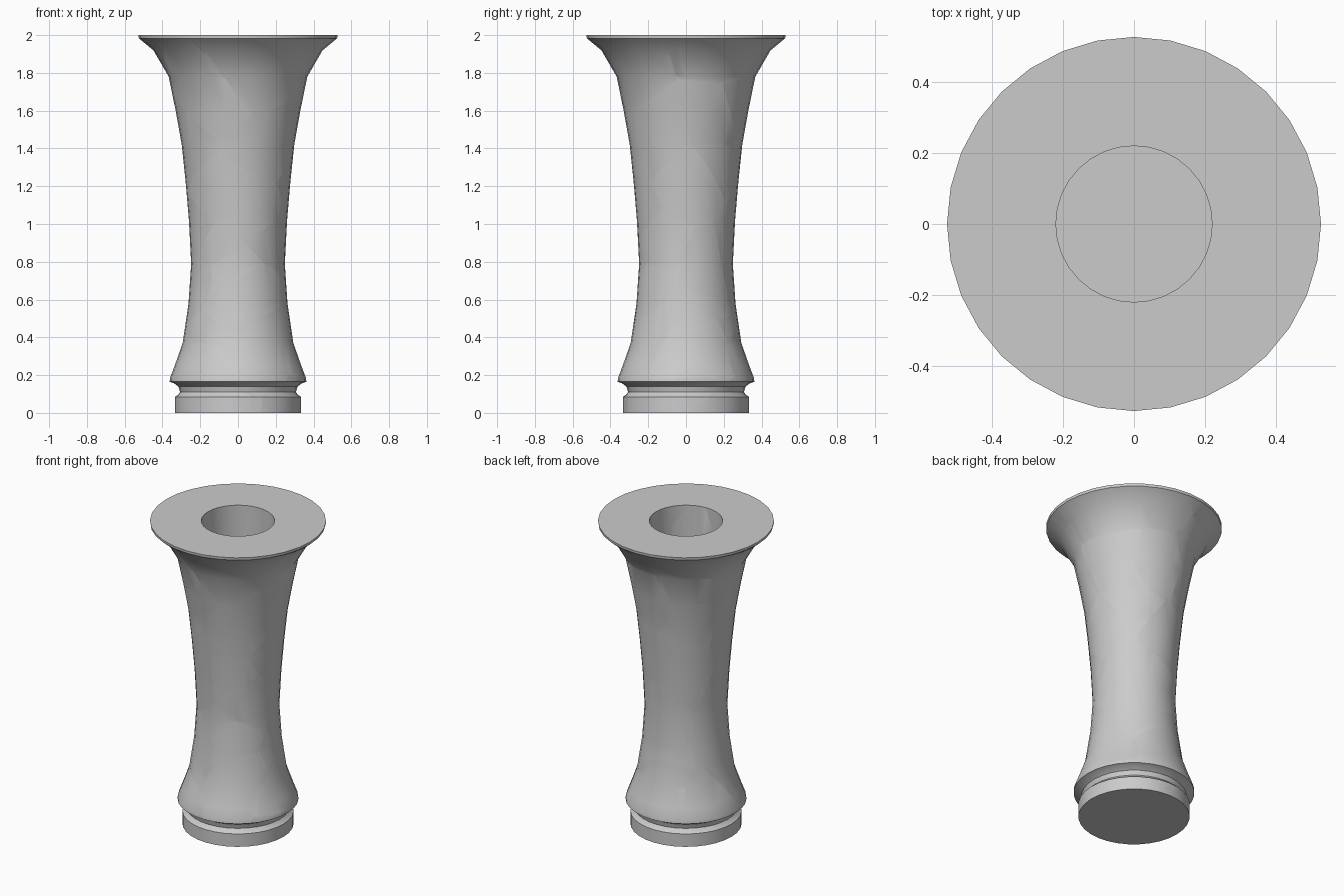
import bpy, bmesh, math, random
from mathutils import Vector

if "Cube" in bpy.data.objects:
    bpy.data.objects.remove(bpy.data.objects["Cube"])

random.seed(7)
SIDES = 32
# outer profile from the base up to the rim, then down the bore to its floor
PROFILE = [(0.333, 0.0), (0.333, 0.085), (0.318, 0.095), (0.307, 0.11),
           (0.315, 0.14), (0.34, 0.157), (0.362, 0.165), (0.36, 0.185),
           (0.335, 0.25), (0.293, 0.37), (0.262, 0.58), (0.248, 0.79),
           (0.26, 1.02), (0.277, 1.22), (0.298, 1.42), (0.33, 1.60),
           (0.367, 1.78), (0.448, 1.92), (0.525, 1.983), (0.527, 2.0),
           (0.22, 2.0), (0.22, 0.07)]


def link(name, bm):
    bmesh.ops.recalc_face_normals(bm, faces=bm.faces[:])
    mesh = bpy.data.meshes.new(name)
    bm.to_mesh(mesh)
    bm.free()
    obj = bpy.data.objects.new(name, mesh)
    bpy.context.collection.objects.link(obj)
    return obj


def smooth(mesh):
    mesh.polygons.foreach_set("use_smooth", [True] * len(mesh.polygons))
    mesh.set_sharp_from_angle(angle=math.radians(30))


def volume(mesh):
    bm = bmesh.new()
    bm.from_mesh(mesh)
    v = bm.calc_volume()
    bm.free()
    return v


# whole hollow column
bm = bmesh.new()
rings = [[bm.verts.new((r * math.cos(a), r * math.sin(a), z))
          for a in (math.tau * i / SIDES for i in range(SIDES))]
         for r, z in PROFILE]
for lo, hi in zip(rings, rings[1:]):
    for i in range(SIDES):
        j = (i + 1) % SIDES
        bm.faces.new((lo[i], lo[j], hi[j], hi[i]))
bm.faces.new(rings[0][::-1])
bm.faces.new(rings[-1])
column = link("column_body", bm)
smooth(column.data)

# scattered cell centres for the cracks
sites = []
for k in range(44):
    a, r = random.uniform(0, math.tau), 0.34 * math.sqrt(random.random())
    z = 2.0 * (k + random.random()) / 44
    sites.append(Vector((r * math.cos(a), r * math.sin(a), z)))


def cell(site):
    """Convex block of space nearest to one site."""
    bm = bmesh.new()
    bmesh.ops.create_cube(bm, size=2.6)
    bmesh.ops.translate(bm, verts=bm.verts[:], vec=(0, 0, 1))
    for other in sorted(sites, key=lambda s: (s - site).length)[1:]:
        res = bmesh.ops.bisect_plane(
            bm, geom=bm.verts[:] + bm.edges[:] + bm.faces[:], dist=1e-6,
            plane_co=(site + other) / 2, plane_no=(other - site).normalized(),
            clear_outer=True)
        cut = [g for g in res["geom_cut"]
               if isinstance(g, bmesh.types.BMEdge) and g.is_boundary]
        if cut:
            bmesh.ops.edgeloop_fill(bm, edges=cut)
    return link("shard", bm)


# tightly fitting shards of the cracked column
shards = []
for s in sites:
    obj = cell(s)
    mod = obj.modifiers.new("fit", 'BOOLEAN')
    mod.operation = 'INTERSECT'
    mod.solver = 'EXACT'
    mod.object = column
    shards.append(obj)
deps = bpy.context.evaluated_depsgraph_get()
fitted = [bpy.data.meshes.new_from_object(o.evaluated_get(deps)) for o in shards]

# use the shards only if together they fill the whole column
whole = volume(column.data)
good = abs(sum(volume(m) for m in fitted) - whole) < 0.005 * abs(whole)
for obj, mesh in zip(shards, fitted):
    if good and len(mesh.polygons):
        obj.modifiers.clear()
        obj.data = mesh
        smooth(mesh)
    else:
        bpy.data.objects.remove(obj)
if good:
    bpy.data.objects.remove(column)
